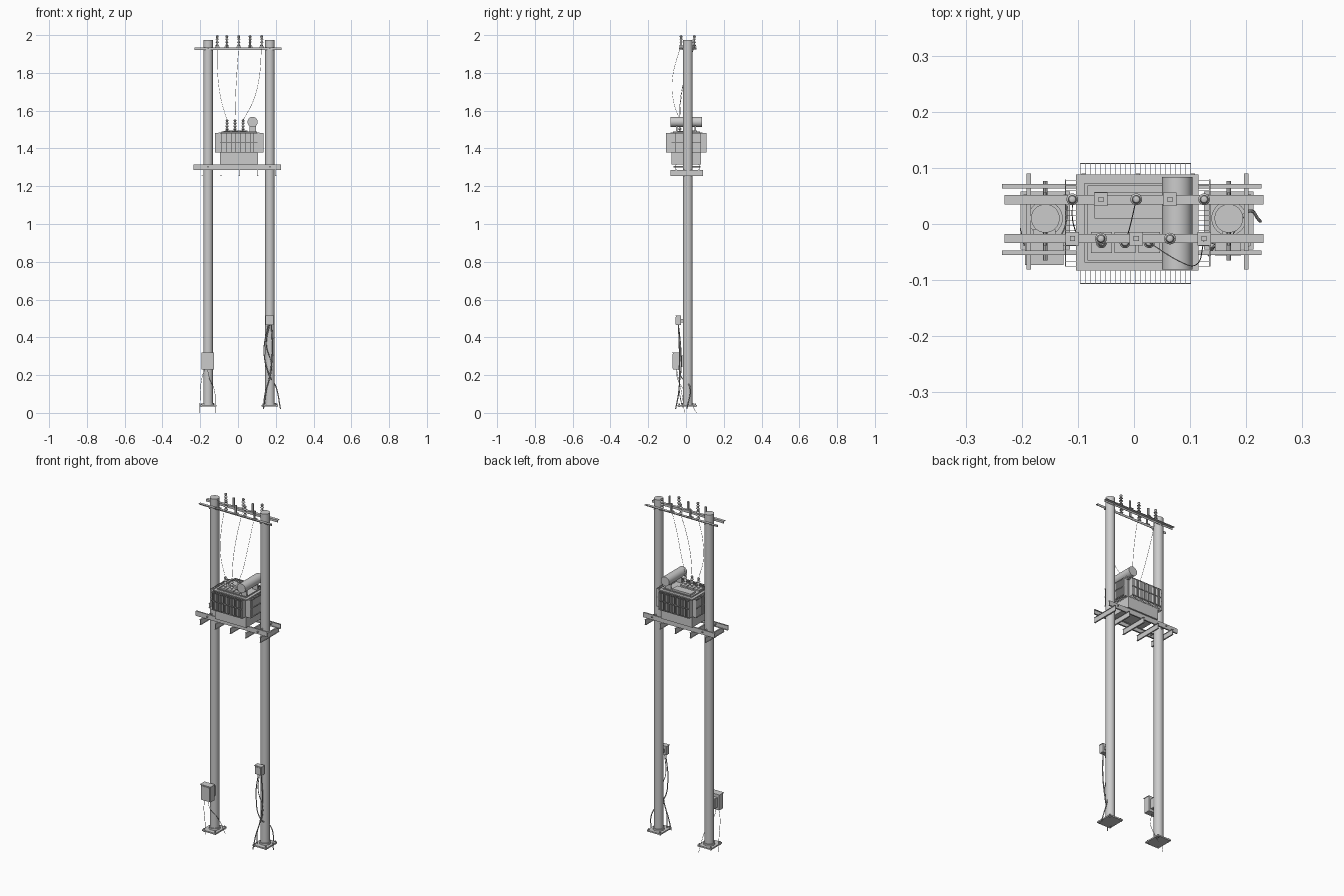
import bpy, bmesh, math
from mathutils import Vector

cube = bpy.data.objects.get("Cube")
if cube:
    bpy.data.objects.remove(cube, do_unlink=True)

GREY = bpy.data.materials.new("plain_grey")
GREY.use_nodes = True
GREY.diffuse_color = (0.6, 0.6, 0.6, 1)
GREY.node_tree.nodes["Principled BSDF"].inputs["Base Color"].default_value = (0.6, 0.6, 0.6, 1)


def finish(name, bm, smooth=False):
    bmesh.ops.recalc_face_normals(bm, faces=bm.faces)
    mesh = bpy.data.meshes.new(name)
    bm.to_mesh(mesh)
    bm.free()
    obj = bpy.data.objects.new(name, mesh)
    bpy.context.collection.objects.link(obj)
    mesh.materials.append(GREY)
    if smooth:
        bpy.ops.object.select_all(action="DESELECT")
        obj.select_set(True)
        bpy.context.view_layer.objects.active = obj
        bpy.ops.object.shade_smooth_by_angle(angle=math.radians(40))
    return obj


def add_box(bm, x, y, z):
    """Add a box given its (min, max) on each axis."""
    verts = bmesh.ops.create_cube(bm, size=1)["verts"]
    for v in verts:
        v.co = Vector([(a + b) / 2 + c * (b - a) for (a, b), c in zip((x, y, z), v.co)])


def box(name, x, y, z):
    bm = bmesh.new()
    add_box(bm, x, y, z)
    return finish(name, bm)


def rod(name, start, end, radius, sides=24):
    start, end = Vector(start), Vector(end)
    axis = end - start
    bm = bmesh.new()
    verts = bmesh.ops.create_cone(bm, cap_ends=True, segments=sides, radius1=radius,
                                  radius2=radius, depth=axis.length)["verts"]
    turn = axis.to_track_quat("Z", "Y")
    for v in verts:
        v.co = turn @ v.co + (start + end) / 2
    return finish(name, bm, True)


def lathe(name, profile, at, sides=16):
    """Spin a (radius, height) profile about a vertical axis."""
    bm = bmesh.new()
    verts = [bm.verts.new((r, 0, z)) for r, z in profile]
    edges = [bm.edges.new(pair) for pair in zip(verts, verts[1:])]
    bmesh.ops.spin(bm, geom=verts + edges, axis=(0, 0, 1), cent=(0, 0, 0),
                   angle=math.tau, steps=sides)
    bmesh.ops.remove_doubles(bm, verts=bm.verts, dist=0.00001)
    bmesh.ops.translate(bm, verts=bm.verts, vec=at)
    return finish(name, bm, True)


def cable(name, points, radius):
    curve = bpy.data.curves.new(name, "CURVE")
    curve.dimensions = "3D"
    curve.bevel_depth = radius
    curve.bevel_resolution = 1
    curve.resolution_u = 8
    spline = curve.splines.new("BEZIER")
    spline.bezier_points.add(len(points) - 1)
    for bp, p in zip(spline.bezier_points, points):
        bp.co = p
        bp.handle_left_type = bp.handle_right_type = "AUTO"
    obj = bpy.data.objects.new(name, curve)
    bpy.context.collection.objects.link(obj)
    curve.materials.append(GREY)


def insulator_profile(height, core, shed, count):
    """Stem, stacked sheds and a rounded cap."""
    points = [(0, 0), (core, 0)]
    body = height * 0.75
    for i in range(count):
        z = body * (i + 0.5) / count
        points += [(core, z), (shed, z + 0.001), (core, z + body * 0.45 / count)]
    ball = height - body
    points.append((core * 0.6, body))
    points += [(max(core, shed * 0.75) * math.sin(a), body + ball / 2 - ball / 2 * math.cos(a))
               for a in (0.8, 1.57, 2.3)]
    return points + [(0, height)]


# Poles, feet and pole clamps
POLES = {"right": -0.158, "left": 0.169}
for side, px in POLES.items():
    rod(side + "_pole", (px, 0.01, 0.04), (px, 0.01, 1.975), 0.0255, 32)
    box(side + "_foot_plate", (px - 0.044, px + 0.044), (-0.045, 0.058), (0.035, 0.043))
    rod(side + "_foot_collar", (px, 0.01, 0.043), (px, 0.01, 0.053), 0.031, 32)
    for sx in (-1, 1):
        for sy in (-1, 1):
            x, y = px + sx * 0.036, 0.007 + sy * 0.043
            rod(side + "_foot_bolt", (x, y, 0.03), (x, y, 0.05), 0.004, 6)
    rod(side + "_platform_bolt", (px, -0.065, 1.303), (px, 0.077, 1.303), 0.004, 8)
    rod(side + "_crossarm_bolt", (px, -0.038, 1.928), (px, 0.056, 1.928), 0.003, 8)

# Top crossarms as angle profiles
for name, y, back in (("front_crossarm", -0.026, 0.007), ("back_crossarm", 0.044, -0.008)):
    bm = bmesh.new()
    add_box(bm, (-0.231, 0.231), (y - 0.008, y + 0.008), (1.932, 1.935))
    add_box(bm, (-0.231, 0.231), (y + back - 0.001, y + back + 0.001), (1.922, 1.934))
    finish(name, bm)

# Crossarm insulators alternate with square fuse posts
for i, x in enumerate((-0.11, -0.059, 0.004, 0.064, 0.125)):
    pin_y, fuse_y = (0.044, -0.026) if i % 2 == 0 else (-0.026, 0.044)
    lathe("crossarm_insulator", insulator_profile(0.065, 0.0045, 0.0105, 3), (x, pin_y, 1.935))
    bm = bmesh.new()
    add_box(bm, (x - 0.012, x + 0.012), (fuse_y - 0.012, fuse_y + 0.012), (1.935, 1.939))
    add_box(bm, (x - 0.0045, x + 0.0045), (fuse_y - 0.0045, fuse_y + 0.0045), (1.939, 1.985))
    finish("fuse_post", bm)

# Platform: two long channels and five cross angles
for name, y, inward in (("front_beam", -0.055, 1), ("back_beam", 0.071, -1)):
    web = sorted((y, y + inward * 0.002))
    flange = sorted((y, y + inward * 0.008))
    bm = bmesh.new()
    add_box(bm, (-0.235, 0.227), web, (1.287, 1.315))
    for z in (1.287, 1.313):
        add_box(bm, (-0.235, 0.227), flange, (z, z + 0.002))
    finish(name, bm)
for x in (-0.188, -0.09, 0.007, 0.105, 0.2):
    bm = bmesh.new()
    add_box(bm, (x - 0.001, x + 0.001), (-0.081, 0.09), (1.256, 1.287))
    for z in (1.255, 1.285):
        add_box(bm, (x - 0.004, x + 0.004), (-0.081, 0.09), (z, z + 0.002))
    finish("cross_beam", bm)

# Transformer tank and lid
box("tank", (-0.096, 0.106), (-0.077, 0.08), (1.315, 1.478))
box("tank_lid", (-0.103, 0.115), (-0.083, 0.088), (1.478, 1.485))
bm = bmesh.new()
for x in ((-0.088, -0.083), (0.095, 0.1)):
    add_box(bm, x, (-0.069, 0.073), (1.485, 1.49))
for y in ((-0.069, -0.064), (0.068, 0.073)):
    add_box(bm, (-0.088, 0.1), y, (1.485, 1.49))
finish("lid_frame", bm)
box("tap_changer_cover", (-0.07, 0.05), (0.01, 0.057), (1.485, 1.495))

# Cooling fins on all four sides, tied by thin rails
LOW, HIGH = 1.378, 1.483
for name, inner, outer in (("front_fins", -0.077, -0.106), ("back_fins", 0.08, 0.108)):
    bm = bmesh.new()
    span = sorted((inner, outer))
    for i in range(23):
        x = -0.095 + i * 0.0089
        add_box(bm, (x - 0.0004, x + 0.0004), span, (LOW, HIGH))
    for z in (LOW, (LOW + HIGH) / 2, HIGH - 0.004):
        add_box(bm, (-0.096, 0.102), (outer - 0.001, outer + 0.001), (z, z + 0.004))
    finish(name, bm)
for name, inner, outer in (("right_fins", -0.096, -0.122), ("left_fins", 0.106, 0.135)):
    bm = bmesh.new()
    span = sorted((inner, outer))
    for i in range(18):
        y = -0.075 + i * 0.009
        add_box(bm, span, (y - 0.0004, y + 0.0004), (LOW, HIGH))
    for z in (LOW, (LOW + HIGH) / 2, HIGH - 0.004):
        add_box(bm, (outer - 0.001, outer + 0.001), (-0.076, 0.079), (z, z + 0.004))
    finish(name, bm)

# Oil conservator drum on two brackets
rod("conservator", (0.077, -0.081, 1.54), (0.077, 0.084, 1.54), 0.027, 32)
for y in (-0.05, 0.05):
    box("conservator_bracket", (0.06, 0.094), (y - 0.004, y + 0.004), (1.485, 1.522))

# Lid bushings and their overhead leads
LEADS = [
    [(-0.09, -0.03, 1.66), (-0.108, 0.0, 1.8), (-0.11, 0.044, 1.94)],
    [(-0.013, -0.025, 1.67), (-0.006, 0.0, 1.8), (0.004, 0.044, 1.94)],
    [(0.08, -0.066, 1.65), (0.11, -0.073, 1.76), (0.125, -0.03, 1.94)],
]
for x, lead in zip((-0.058, -0.016, 0.027), LEADS):
    box("bushing_base", (x - 0.019, x + 0.019), (-0.052, -0.014), (1.485, 1.493))
    lathe("bushing", insulator_profile(0.062, 0.005, 0.010, 3), (x, -0.033, 1.493))
    cable("overhead_lead", [(x, -0.033, 1.55)] + lead, 0.0009)

# Control boxes with doors and straps
for name, x, y, z in (("meter_box", (-0.192, -0.128), (-0.069, -0.032), (0.23, 0.318)),
                      ("switch_box", (0.146, 0.189), (-0.052, -0.026), (0.464, 0.513))):
    box(name, x, y, z)
    box(name + "_door", (x[0] + 0.005, x[1] - 0.005), (y[0] - 0.003, y[0]), (z[0] + 0.005, z[1] - 0.005))
    box(name + "_mount", (x[0] + 0.012, x[1] - 0.012), (y[1], -0.01), (z[0] + 0.015, z[1] - 0.015))
    px = (x[0] + x[1]) / 2
    box(name + "_lid", (x[0] - 0.002, x[1] + 0.002), (y[0] - 0.004, y[1]), (z[1], z[1] + 0.003))

# Ground cables
cable("meter_cable_outer", [(-0.175, -0.05, 0.235), (-0.192, -0.04, 0.18),
                            (-0.2, -0.02, 0.09), (-0.202, -0.008, 0.0)], 0.0012)
cable("meter_cable_inner", [(-0.163, -0.05, 0.235), (-0.15, -0.045, 0.18),
                            (-0.125, -0.01, 0.12), (-0.12, 0.055, 0.0)], 0.0012)
cable("switch_cable_outer", [(0.16, -0.04, 0.47), (0.138, -0.03, 0.32), (0.165, -0.03, 0.2),
                             (0.2, 0.02, 0.14), (0.225, 0.005, 0.02)], 0.003)
cable("switch_cable_inner", [(0.177, -0.04, 0.47), (0.182, -0.035, 0.32), (0.165, -0.034, 0.18),
                             (0.143, -0.04, 0.1), (0.134, -0.055, 0.02)], 0.003)
cable("switch_cable_middle", [(0.168, -0.04, 0.47), (0.15, -0.028, 0.36), (0.178, -0.024, 0.25),
                              (0.15, -0.035, 0.12), (0.137, -0.02, 0.03)], 0.002)
